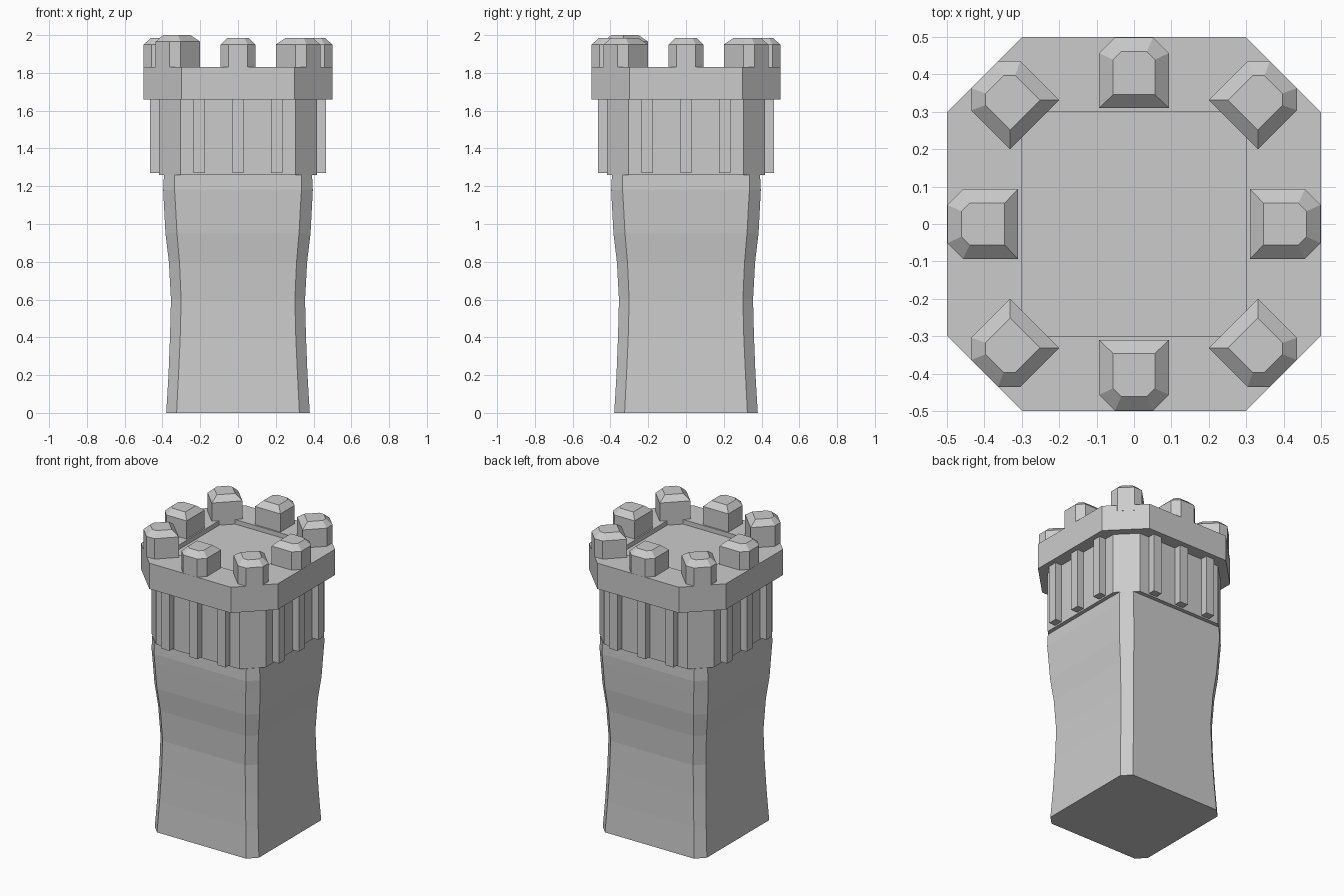
import bpy, bmesh
from math import pi
from mathutils import Matrix

if "Cube" in bpy.data.objects:
    bpy.data.objects.remove(bpy.data.objects["Cube"])


def make_object(name, bm):
    bmesh.ops.recalc_face_normals(bm, faces=bm.faces[:])
    mesh = bpy.data.meshes.new(name)
    bm.to_mesh(mesh)
    bm.free()
    ob = bpy.data.objects.new(name, mesh)
    bpy.context.collection.objects.link(ob)
    return ob


def octagon(h, f):
    return [(h, -f), (h, f), (f, h), (-f, h), (-h, f), (-h, -f), (-f, -h), (f, -h)]


def loft(name, rings):
    """Skin a list of (z, outline) rings and cap both ends."""
    bm = bmesh.new()
    loops = [[bm.verts.new((x, y, z)) for x, y in pts] for z, pts in rings]
    n = len(loops[0])
    for a, b in zip(loops, loops[1:]):
        for i in range(n):
            j = (i + 1) % n
            bm.faces.new((a[i], a[j], b[j], b[i]))
    bm.faces.new(loops[0][::-1])
    bm.faces.new(loops[-1])
    return make_object(name, bm)


# Waisted shaft with chamfered corners: z, half width, half flat width
shaft = [(0, .38, .325), (.2, .368, .315), (.4, .36, .306), (.6, .355, .301),
         (.8, .366, .31), (.95, .384, .323), (1.1, .392, .331),
         (1.18, .396, .336), (1.26, .392, .335)]
loft("tower_shaft", [(z, octagon(h, f)) for z, h, f in shaft])

# Collar under the battlements
loft("collar", [(1.26, octagon(.418, .305)), (1.66, octagon(.418, .305))])

# Parapet slab with a shallow square recess on top
loft("parapet", [(1.66, octagon(.5, .298)), (1.83, octagon(.5, .298)),
                 (1.83, octagon(.3, .2995)), (1.80, octagon(.3, .2995))])

# Vertical ribs, three on each side of the collar
for side in range(4):
    for k in (-1, 0, 1):
        bm = bmesh.new()
        bmesh.ops.create_cube(bm, size=1)
        bm.transform(Matrix.Rotation(side * pi / 2, 4, 'Z')
                     @ Matrix.Translation((k * .205, -.43, 1.466))
                     @ Matrix.Diagonal((.06, .07, .392, 1)))
        make_object("collar_rib", bm)


# Merlon outline: square inner side, clipped outer corners
def merlon_outline(w, inner, outer, c):
    return [(inner, -w), (outer - c, -w), (outer, -w + c),
            (outer, w - c), (outer - c, w), (inner, w)]


# Eight merlons around the parapet; one corner is slightly taller
for i in range(8):
    shift = .066 if i % 2 else 0
    up = .015 if i == 5 else 0
    base = merlon_outline(.093, .31 + shift, .499 + shift, .042)
    top = merlon_outline(.056, .346 + shift, .461 + shift, .022)
    ob = loft("merlon", [(1.79, base), (1.95 + up, base), (1.985 + up, top)])
    ob.data.transform(Matrix.Rotation(i * pi / 4, 4, 'Z'))
